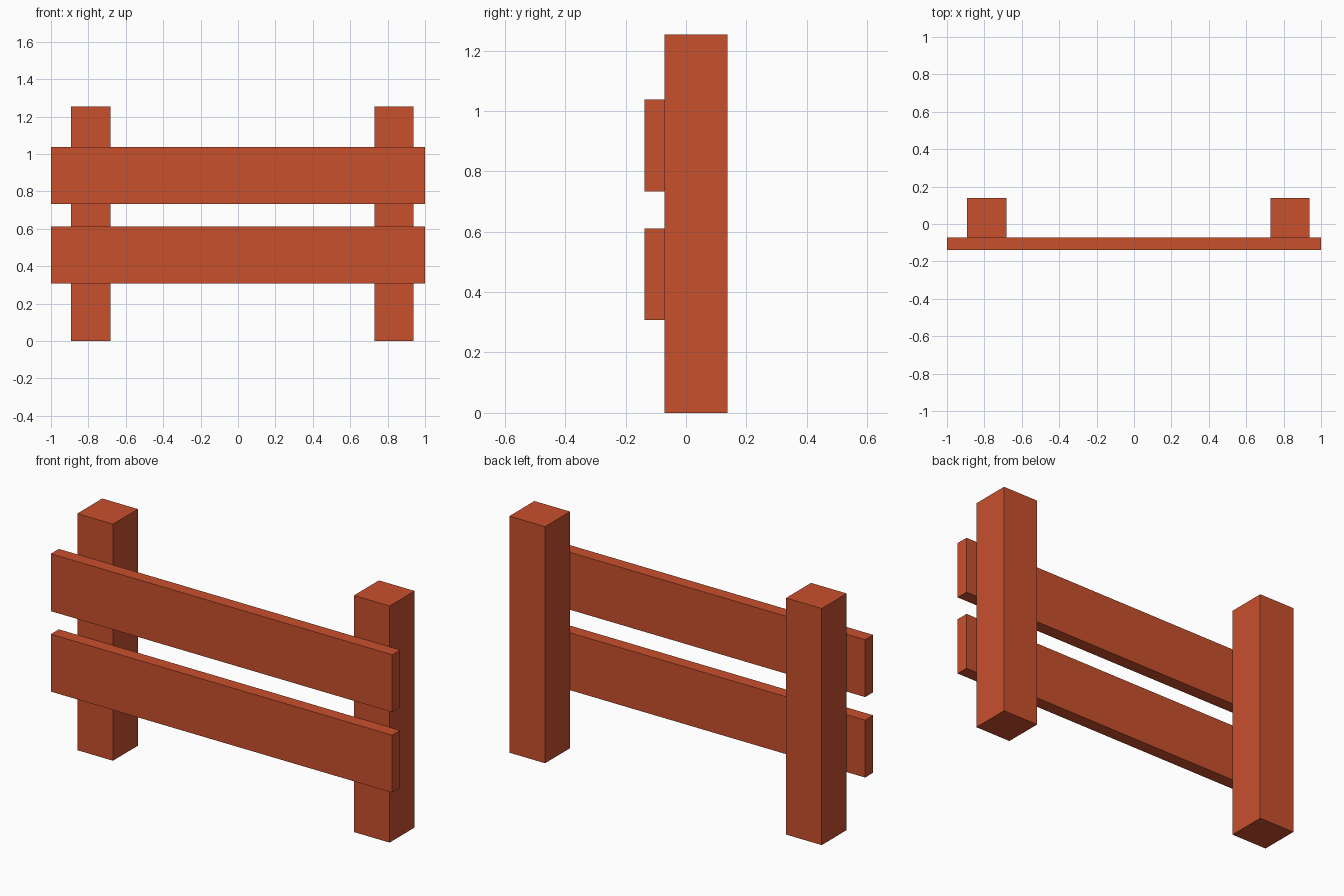
import bpy

if "Cube" in bpy.data.objects:
    bpy.data.objects.remove(bpy.data.objects["Cube"])

# Shared painted-wood colour
paint = bpy.data.materials.new("red_paint")
paint.diffuse_color = (0.58, 0.08, 0.026, 1.0)
paint.use_nodes = True
paint.node_tree.nodes["Principled BSDF"].inputs["Base Color"].default_value = paint.diffuse_color


def box(name, lo, hi):
    """Axis-aligned box between two corners."""
    centre = [(a + b) / 2 for a, b in zip(lo, hi)]
    bpy.ops.mesh.primitive_cube_add(size=1, location=centre)
    obj = bpy.context.object
    obj.name = name
    obj.scale = [b - a for a, b in zip(lo, hi)]
    bpy.ops.object.transform_apply(location=False, rotation=False, scale=True)
    obj.data.materials.append(paint)


FRONT, JOINT, BACK = -0.138, -0.071, 0.138   # rail front, rail/post contact, post back
HEIGHT = 1.253
POST_WIDTH = 0.209

# Square upright posts
for name, x in (("left_post", -0.892), ("right_post", 0.729)):
    box(name, (x, JOINT, 0), (x + POST_WIDTH, BACK, HEIGHT))

# Planks fixed to the front of the posts
for name, bottom, top in (("lower_rail", 0.307, 0.611), ("upper_rail", 0.733, 1.037)):
    box(name, (-1, FRONT, bottom), (1, JOINT, top))
